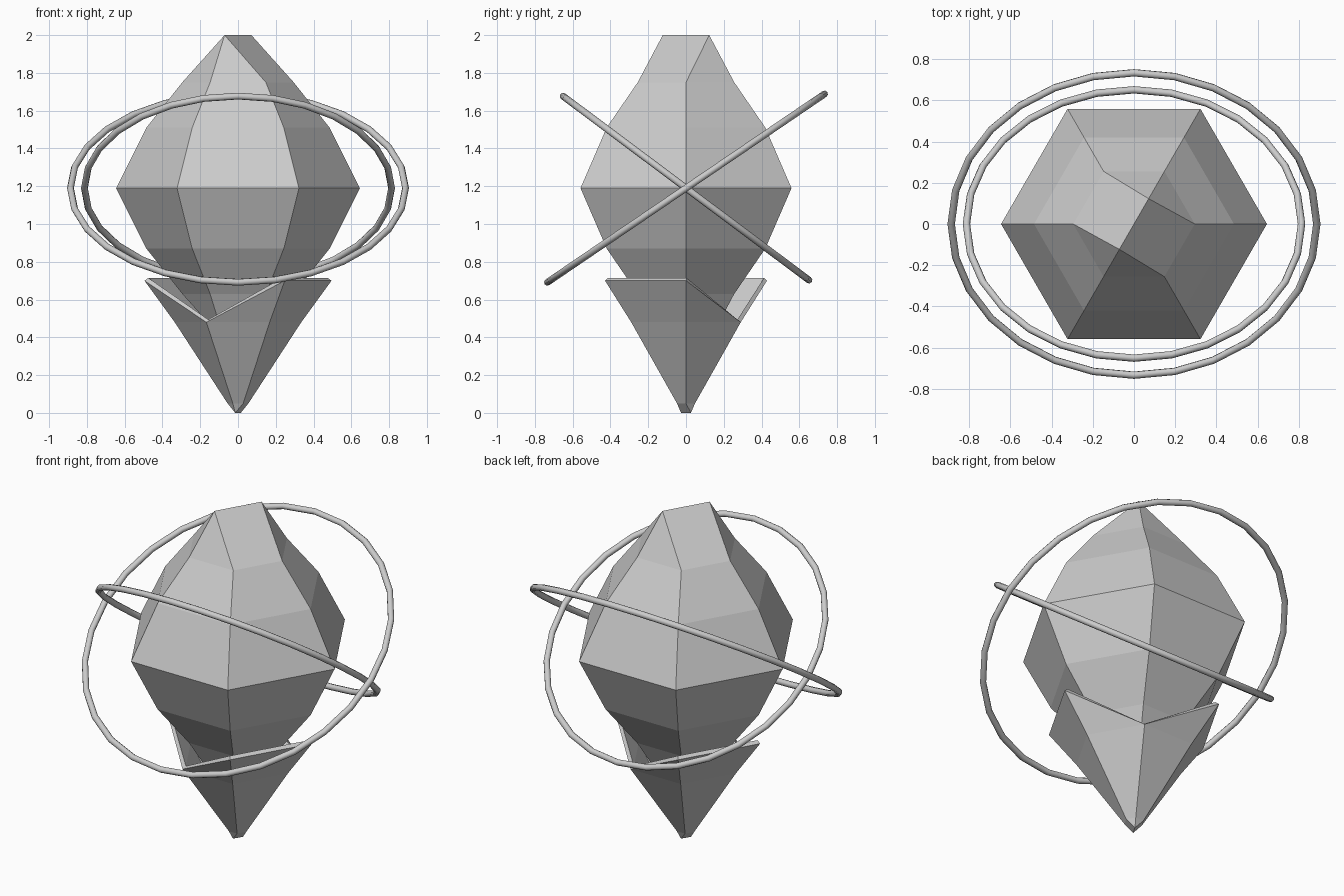
import bpy, bmesh
from math import cos, sin, pi, radians

if "Cube" in bpy.data.objects:
    bpy.data.objects.remove(bpy.data.objects["Cube"])

MID = 1.19


def polar(r, k, z):
    a = k * pi / 3
    return (r * cos(a), r * sin(a), z)


def make_object(name, bm):
    bmesh.ops.recalc_face_normals(bm, faces=bm.faces)
    me = bpy.data.meshes.new(name)
    bm.to_mesh(me)
    bm.free()
    ob = bpy.data.objects.new(name, me)
    bpy.context.collection.objects.link(ob)
    return ob


def hex_ring(bm, r, z):
    return [bm.verts.new(polar(r, k, z)) for k in range(6)]


def bridge(bm, a, b):
    for k in range(6):
        j = (k + 1) % 6
        bm.faces.new((a[k], a[j], b[j], b[k]))


def ridge_cap(bm, ring, r, z):
    # close a six-sided ring with a short chisel edge lying along 60/240 degrees
    p, q = (bm.verts.new(polar(r, k, z)) for k in (1, 4))
    for f in ((ring[0], ring[1], p), (ring[1], ring[2], p),
              (ring[3], ring[4], q), (ring[4], ring[5], q),
              (ring[2], ring[3], q, p), (ring[5], ring[0], p, q)):
        bm.faces.new(f)


# Main faceted crystal, symmetric about its girdle
bm = bmesh.new()
girdle = hex_ring(bm, 0.645, MID)
for s in (1, -1):
    shoulder = hex_ring(bm, 0.485, MID + s * 0.32)
    neck = hex_ring(bm, 0.295, MID + s * 0.56)
    bridge(bm, girdle, shoulder)
    bridge(bm, shoulder, neck)
    ridge_cap(bm, neck, 0.142, MID + s * 0.81)
make_object("crystal", bm)

# Pointed lower cup with two notches in its rim
bm = bmesh.new()
low = hex_ring(bm, 0.335, 0.48)
tip = hex_ring(bm, 0.055, 0.05)
bridge(bm, low, tip)
ridge_cap(bm, tip, 0.03, 0.0)
rim = {k: bm.verts.new(polar(0.495, k, 0.7)) for k in (0, 2, 3, 5)}
for a, b in ((2, 3), (5, 0)):
    bm.faces.new((low[a], low[b], rim[b], rim[a]))
for k, notch in ((0, 1), (2, 1), (3, 4), (5, 4)):
    bm.faces.new((low[k], low[notch], rim[k]))
cup = make_object("lower_cup", bm)
shell = cup.modifiers.new("thickness", 'SOLIDIFY')
shell.thickness = 0.025
shell.offset = -1

# Two tilted orbit rings
for name, radius, tilt in (("inner_ring", 0.813, -36.8), ("outer_ring", 0.887, 34.2)):
    bpy.ops.mesh.primitive_torus_add(
        major_radius=radius, minor_radius=0.018, major_segments=28, minor_segments=8,
        location=(0, 0, MID), rotation=(radians(tilt), 0, 0))
    bpy.context.object.name = name
    bpy.ops.object.shade_smooth()
